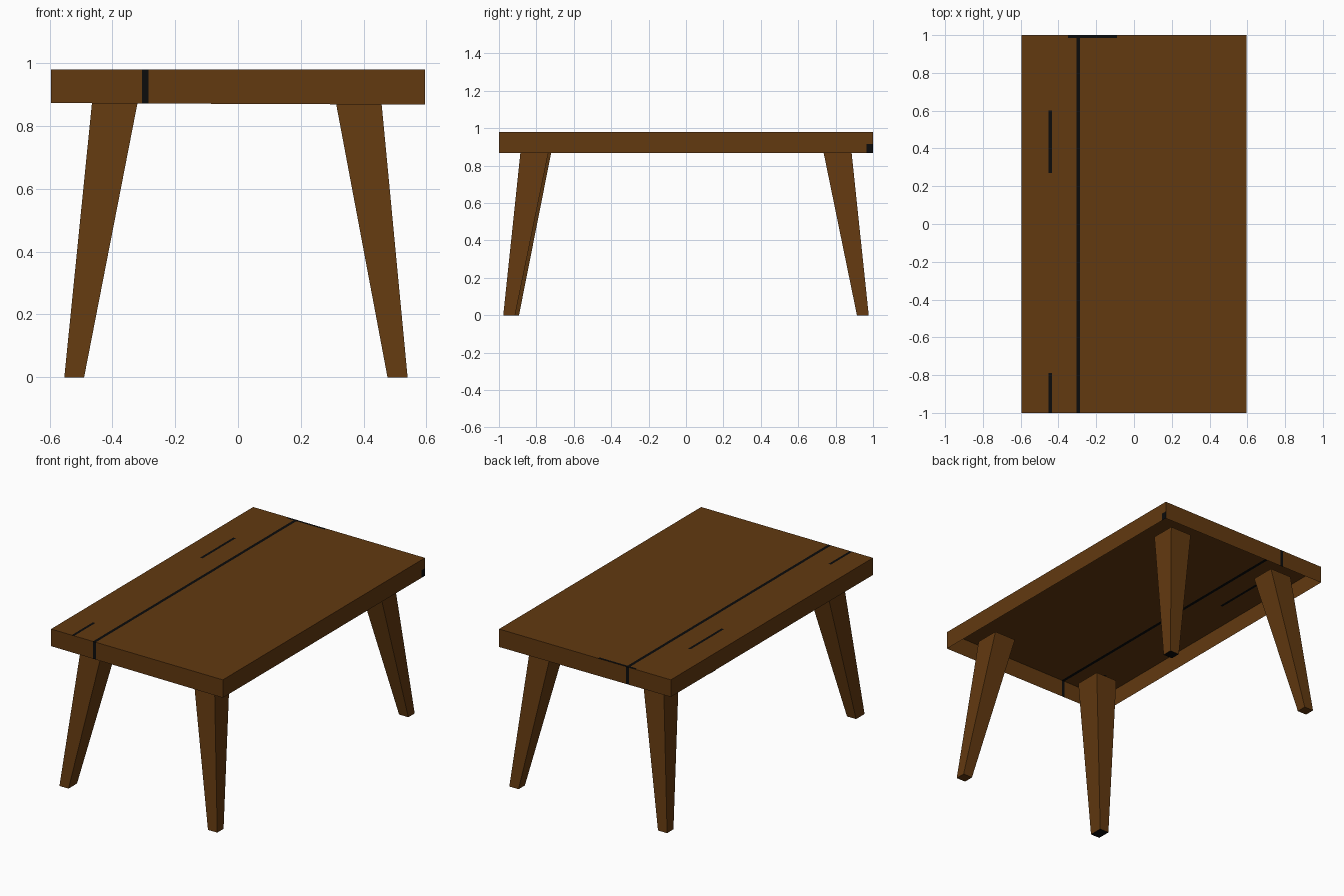
import bpy, bmesh
from mathutils import Vector

if "Cube" in bpy.data.objects:
    bpy.data.objects.remove(bpy.data.objects["Cube"])


def material(name, color):
    m = bpy.data.materials.new(name)
    m.diffuse_color = (*color, 1)
    m.use_nodes = True
    m.node_tree.nodes["Principled BSDF"].inputs["Base Color"].default_value = m.diffuse_color
    return m


WOOD = material("brown wood", (0.122, 0.041, 0.0052))
DARK = material("dark crack", (0.0035, 0.0035, 0.0035))
TOP, RIM, LEG_TOP = 0.98, 0.873, 0.915


def finish(bm, name):
    mesh = bpy.data.meshes.new(name)
    bm.to_mesh(mesh)
    bm.free()
    mesh.materials.append(WOOD)
    mesh.materials.append(DARK)
    ob = bpy.data.objects.new(name, mesh)
    bpy.context.collection.objects.link(ob)
    return ob


# Tabletop: a thin shell, open underneath
bm = bmesh.new()
bmesh.ops.create_cube(bm, size=1)
for v in bm.verts:
    low = RIM if v.co.x < 0 else 0.868
    v.co = (v.co.x * 1.19, v.co.y * 2, TOP if v.co.z > 0 else low)
bm.normal_update()
bmesh.ops.delete(bm, geom=[f for f in bm.faces if f.normal.z < -0.9], context='FACES')

# Cuts that outline the cracks and burn marks
cuts = [(0, x) for x in (-0.452, -0.435, -0.305, -0.285, -0.35, -0.09)]
cuts += [(1, y) for y in (0.27, 0.6, -0.79, 0.985, 0.965)] + [(2, 0.915)]
for axis, pos in cuts:
    n = Vector((0, 0, 0))
    n[axis] = 1
    bmesh.ops.bisect_plane(bm, geom=bm.verts[:] + bm.edges[:] + bm.faces[:],
                           plane_co=n * pos, plane_no=n)
for f in bm.faces:
    c = f.calc_center_median()
    top = f.normal.z > 0.9
    seam = -0.305 < c.x < -0.285
    crack = top and -0.452 < c.x < -0.435 and (0.27 < c.y < 0.6 or c.y < -0.79)
    burn = top and -0.35 < c.x < -0.09 and c.y > 0.985
    chip = f.normal.x > 0.9 and c.y > 0.965 and c.z < 0.915
    f.material_index = int(seam or crack or burn or chip)
finish(bm, "tabletop")


# Legs: tapered and splayed, (outer, inner) distances at rim height and floor
def leg(name, sx, sy, x_rim, x_foot, y_rim, y_foot, dark_sole):
    bm = bmesh.new()
    bmesh.ops.create_cube(bm, size=1)
    k = LEG_TOP / RIM
    for v in bm.verts:
        i, j = int(v.co.x < 0), int(v.co.y < 0)
        t = k if v.co.z > 0 else 0
        v.co = (sx * (x_foot[i] + (x_rim[i] - x_foot[i]) * t),
                sy * (y_foot[j] + (y_rim[j] - y_foot[j]) * t), RIM * t)
    bmesh.ops.recalc_face_normals(bm, faces=bm.faces)
    for f in bm.faces:
        f.material_index = int(dark_sole and f.normal.z < -0.9)
    finish(bm, name)


for side, sx in (("left", -1), ("right", 1)):
    for end, sy in (("front", -1), ("back", 1)):
        x_rim, x_foot = ((0.465, 0.32), (0.553, 0.49)) if sx < 0 else ((0.457, 0.312), (0.54, 0.476))
        inner = (0.72, 0.893) if (sx, sy) == (-1, -1) else (0.735, 0.914)
        leg(f"{end}_{side}_leg", sx, sy, x_rim, x_foot,
            (0.885, inner[0]), (0.977, inner[1]), sx == sy)
